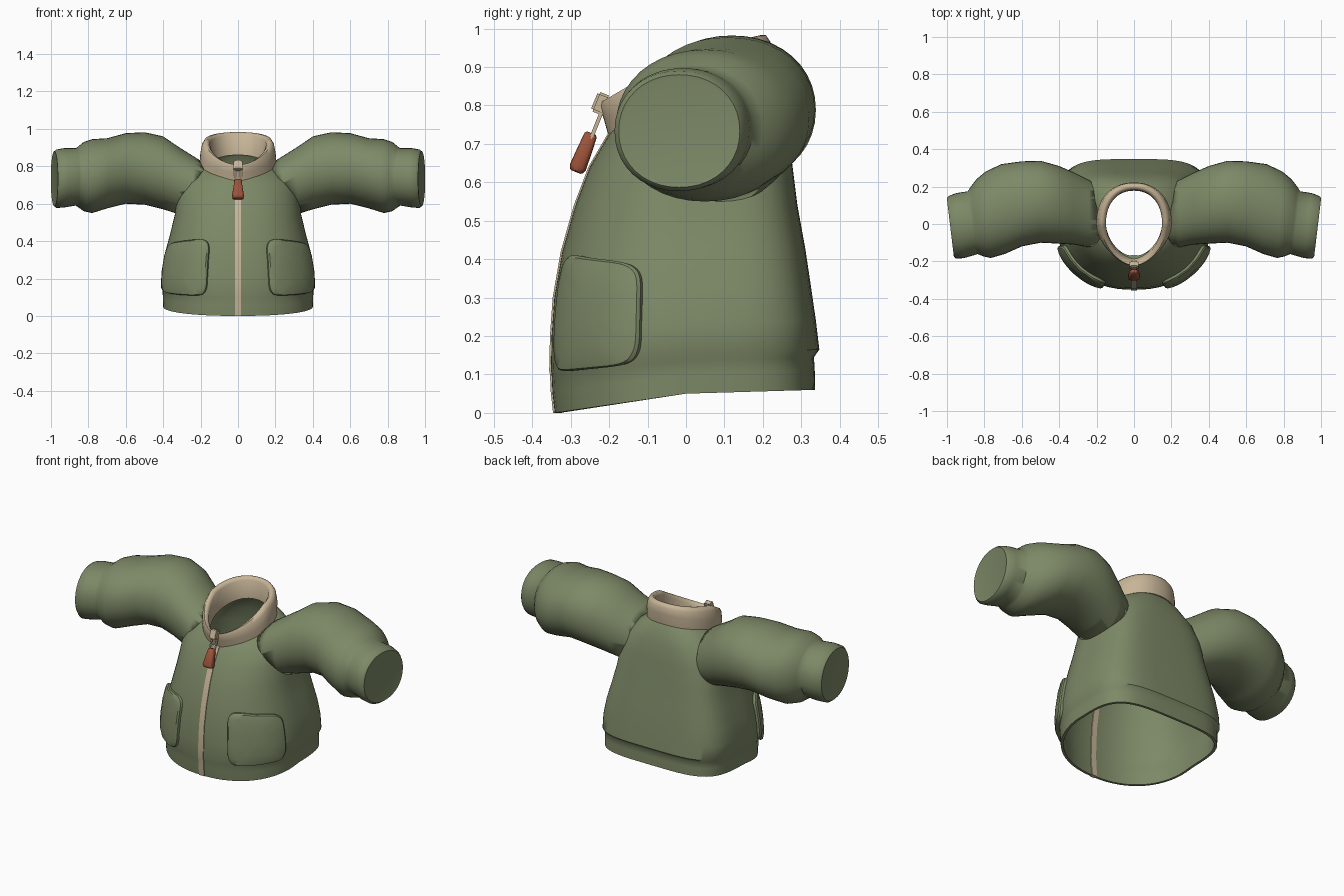
import bpy, bmesh, math
from mathutils import Vector

if "Cube" in bpy.data.objects:
    bpy.data.objects.remove(bpy.data.objects["Cube"])


def material(name, rgb):
    m = bpy.data.materials.new(name)
    m.diffuse_color = (*rgb, 1)
    m.use_nodes = True
    m.node_tree.nodes["Principled BSDF"].inputs["Base Color"].default_value = m.diffuse_color
    return m


GREEN = material("olive green", (0.205, 0.25, 0.135))
TAN = material("tan", (0.57, 0.46, 0.31))
BROWN = material("red brown", (0.33, 0.085, 0.04))


def finish(name, bm, mat, angle=40):
    bmesh.ops.recalc_face_normals(bm, faces=bm.faces)
    me = bpy.data.meshes.new(name)
    bm.to_mesh(me)
    bm.free()
    ob = bpy.data.objects.new(name, me)
    bpy.context.collection.objects.link(ob)
    me.materials.append(mat)
    bpy.ops.object.select_all(action='DESELECT')
    ob.select_set(True)
    bpy.context.view_layer.objects.active = ob
    bpy.ops.object.shade_smooth_by_angle(angle=math.radians(angle))
    return ob


def loft(name, rings, mat, caps=(True, True), closed=False, wrap=True, angle=40):
    """Skin a list of equal point rings."""
    bm = bmesh.new()
    vs = [[bm.verts.new(p) for p in r] for r in rings]
    n, k = len(vs[0]), len(vs)
    for i in range(k if closed else k - 1):
        a, b = vs[i], vs[(i + 1) % k]
        for j in range(n if wrap else n - 1):
            q = (j + 1) % n
            bm.faces.new((a[j], a[q], b[q], b[j]))
    if not closed:
        if caps[0]:
            bm.faces.new(vs[0])
        if caps[1]:
            bm.faces.new(vs[-1])
    return finish(name, bm, mat, angle)


def spow(v, e):
    return math.copysign(abs(v) ** e, v)


def oval(ring, a):
    """Point at angle a on a tilted oval with separate front and back halves."""
    zf, zm, zb, yf, yb, hx, nf, nb = ring
    c, s = math.cos(a), math.sin(a)
    n, end, ze = (nb, yb, zb) if s >= 0 else (nf, -yf, zf)
    k = spow(s, 2 / n)
    return Vector((hx * spow(c, 2 / n), end * k, zm + (ze - zm) * abs(k)))


def oval_ring(ring, n=64):
    return [oval(ring, 2 * math.pi * i / n) for i in range(n)]


# Body: front/side/back height, front and back depth, half width, roundness
BODY = [
    (.00, .05, .06, -.342, .336, .400, 2.2, 4.0),
    (.055, .10, .11, -.348, .335, .402, 2.2, 4.0),
    (.10, .135, .145, -.350, .333, .403, 2.2, 4.0),
    (.11, .152, .165, -.352, .347, .411, 2.2, 4.0),
    (.20, .23, .24, -.350, .338, .410, 2.2, 4.0),
    (.30, .32, .33, -.343, .325, .395, 2.2, 4.0),
    (.42, .43, .43, -.322, .310, .365, 2.2, 4.0),
    (.54, .54, .54, -.288, .290, .338, 2.2, 4.0),
    (.64, .65, .66, -.250, .275, .325, 2.1, 3.6),
    (.70, .73, .76, -.215, .255, .300, 2.0, 3.0),
    (.735, .79, .84, -.195, .225, .235, 1.9, 2.5),
    (.75, .82, .875, -.185, .200, .180, 1.8, 2.2),
]


def inset(ring, t):
    zf, zm, zb, yf, yb, hx, nf, nb = ring
    return (zf, zm, zb, yf + t, yb - t, hx - t, nf, nb)


inner = [inset(r, .014) for r in BODY]
loft("jacket_body", [oval_ring(r) for r in BODY + inner[::-1]], GREEN, closed=True)

# Hollow of the body, used to trim the sleeve roots
cavity = loft("cavity", [oval_ring(inset(r, .008)) for r in BODY], GREEN)
cavity.hide_render = True

# Sleeves: x, y range, z range, slant of the ring
SLEEVE = [
    (.175, -.13, .205, .50, .815, 0), (.24, -.125, .235, .52, .855, 0),
    (.32, -.11, .275, .545, .905, 0), (.40, -.105, .31, .57, .96, 0),
    (.50, -.10, .338, .595, .982, 0), (.60, -.12, .335, .60, .977, 0),
    (.70, -.16, .32, .575, .95, .04), (.78, -.182, .28, .55, .945, .06),
    (.825, -.172, .24, .56, .93, .08), (.855, -.16, .20, .582, .905, .1),
    (.868, -.165, .175, .59, .897, .12), (.93, -.182, .165, .58, .897, .12),
    (.970, -.186, .15, .577, .89, .12), (.982, -.175, .14, .587, .88, .12),
    (.980, -.165, .13, .597, .87, .12),
]
for side, label in ((1, "left"), (-1, "right")):
    rings = []
    for x, y0, y1, z0, z1, k in SLEEVE:
        ring = []
        for i in range(40):
            a = 2 * math.pi * i / 40
            dy = (y1 - y0) / 2 * spow(math.cos(a), .95)
            dz = (z1 - z0) / 2 * spow(math.sin(a), .95)
            ring.append((side * (x + k * dy), (y0 + y1) / 2 + dy, (z0 + z1) / 2 + dz))
        rings.append(ring)
    sleeve = loft(label + "_sleeve", rings, GREEN, angle=50)
    cut = sleeve.modifiers.new("trim", 'BOOLEAN')
    cut.operation, cut.solver, cut.object = 'DIFFERENCE', 'EXACT', cavity
    bpy.ops.object.modifier_apply(modifier=cut.name)
bpy.data.objects.remove(cavity)


def body_point(a, z):
    """Point on the body at angle a and side height z."""
    for lo, hi in zip(BODY, BODY[1:]):
        if z <= hi[1]:
            break
    f = (z - lo[1]) / (hi[1] - lo[1])
    return oval(lo, a).lerp(oval(hi, a), f)


def body_normal(a, z):
    e = .02
    du = body_point(a + e, z) - body_point(a - e, z)
    dv = body_point(a, z + e) - body_point(a, z - e)
    return du.cross(dv).normalized()


# Pockets: rounded patches raised from the body
PATCH = [(1.0, -.006), (.985, .013), (.94, .02), (.8, .023), (.55, .023), (.25, .023)]
for side, label in ((1, "left"), (-1, "right")):
    rings = []
    for r, lift in PATCH:
        ring = []
        for i in range(48):
            t = 2 * math.pi * i / 48
            u = r * spow(math.cos(t), .36)
            v = r * spow(math.sin(t), .36)
            a = math.radians(-43 + 26 * u)
            z = .275 + .135 * v - .018 * u * (v + 1) / 2
            p = body_point(a, z) + body_normal(a, z) * lift
            ring.append((side * p.x, p.y, p.z))
        rings.append(ring)
    loft(label + "_pocket", rings, GREEN, caps=(False, True), angle=35)

# Collar: tilted egg-shaped band with a rounded rim
COLLAR = [
    (.715, .795, .862, -.200, .216, .202, 1.75, 2.2),
    (.765, .865, .925, -.214, .222, .202, 1.75, 2.2),
    (.795, .915, .965, -.224, .220, .192, 1.75, 2.2),
    (.808, .938, .983, -.222, .208, .178, 1.75, 2.2),
    (.805, .938, .983, -.208, .194, .162, 1.75, 2.2),
    (.790, .920, .968, -.198, .182, .150, 1.75, 2.2),
    (.715, .795, .860, -.176, .178, .150, 1.75, 2.2),
]
loft("collar", [oval_ring(r) for r in COLLAR], TAN, closed=True, angle=60)

# Zip tape: strip through the front wall
rings = []
for zf, zm, zb, yf, *rest in BODY:
    o, i = yf - .004, yf + .019
    rings.append([(-.017, o, zf), (.017, o, zf), (.017, i, zf), (-.017, i, zf)])
loft("zip_tape", rings, TAN, angle=30)


def box(name, center, size, mat, tilt=0, bevel=.006):
    bm = bmesh.new()
    bmesh.ops.create_cube(bm, size=1)
    bmesh.ops.scale(bm, vec=size, verts=bm.verts)
    bmesh.ops.bevel(bm, geom=bm.edges[:], offset=bevel, segments=2, affect='EDGES')
    ob = finish(name, bm, mat)
    ob.location, ob.rotation_euler = center, (tilt, 0, 0)
    return ob


# Zip slider and its two link bars
TILT = math.radians(-22)
box("zip_slider", (0, -.222, .805), (.046, .036, .055), TAN, TILT)
for x in (-.017, .017):
    box("zip_link", (x, -.232, .752), (.010, .010, .085), TAN, TILT, .003)
box("zip_link_bar", (0, -.247, .715), (.04, .010, .010), TAN, TILT, .003)

# Leather pull tab: tapered rounded bar hanging forward
rings = []
for d, w, t in ((0, .012, .012), (.006, .019, .017), (.05, .026, .020),
                (.095, .032, .022), (.106, .029, .018), (.109, .022, .012)):
    y, z = -.246 - d * .37, .728 - d * .93
    ring = []
    for i in range(20):
        a = 2 * math.pi * i / 20
        v = t * spow(math.sin(a), .6)
        ring.append((w * spow(math.cos(a), .6), y + v * .93, z - v * .37))
    rings.append(ring)
loft("pull_tab", rings, BROWN, angle=50)
